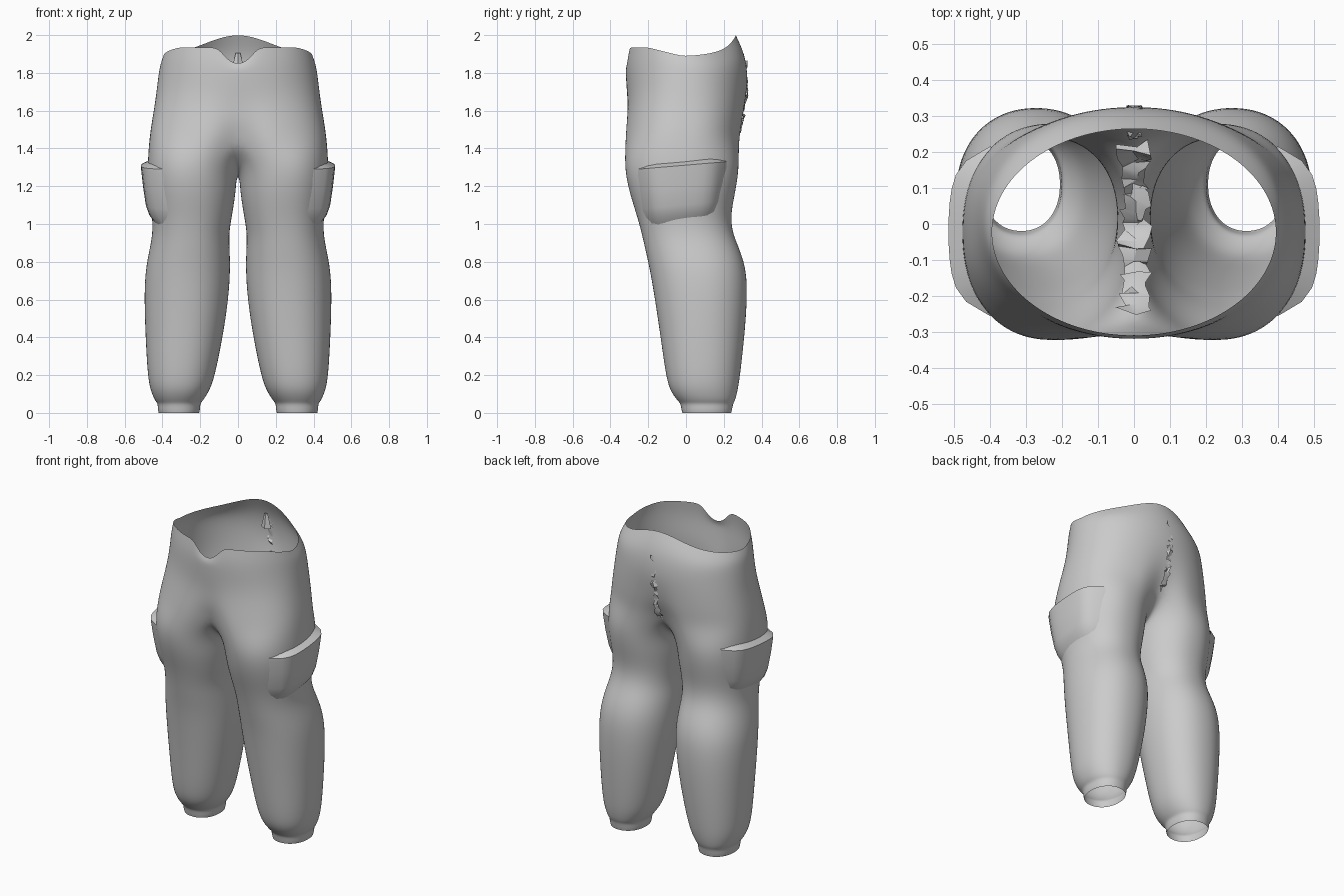
import bpy, bmesh, math, random
from math import sin, cos, pi, exp

if "Cube" in bpy.data.objects:
    bpy.data.objects.remove(bpy.data.objects["Cube"])
random.seed(4)

cloth = bpy.data.materials.new("light_grey_cloth")
cloth.use_nodes = True
GREY = (0.6, 0.6, 0.6, 1)
cloth.diffuse_color = GREY
cloth.node_tree.nodes["Principled BSDF"].inputs["Base Color"].default_value = GREY

OUT, INN = 24, 10          # ring steps round the outside and the inside of a leg
PHI = math.radians(35)     # how far the outer steps wrap inward


def finish(bm, name, mirror=True, subdiv=0, angle=60):
    bmesh.ops.recalc_face_normals(bm, faces=bm.faces)
    mesh = bpy.data.meshes.new(name)
    bm.to_mesh(mesh)
    bm.free()
    ob = bpy.data.objects.new(name, mesh)
    bpy.context.collection.objects.link(ob)
    mesh.materials.append(cloth)
    if mirror:
        mod = ob.modifiers.new("mirror", "MIRROR")
        mod.use_clip = True
        mod.merge_threshold = 0.002
    if subdiv:
        mod = ob.modifiers.new("smooth", "SUBSURF")
        mod.levels = mod.render_levels = subdiv
    bpy.ops.object.select_all(action="DESELECT")
    ob.select_set(True)
    bpy.context.view_layer.objects.active = ob
    bpy.ops.object.shade_smooth_by_angle(angle=math.radians(angle))
    return ob


def bridge(bm, a, b, closed=False):
    n = len(a)
    for i in range(n if closed else n - 1):
        j = (i + 1) % n
        bm.faces.new((a[i], a[j], b[j], b[i]))


def power(v, p):
    return math.copysign(abs(v) ** p, v) if abs(v) > 1e-6 else 0.0


def leg_ring(z, x_in, x_out, front, back, dip=0):
    """Closed ring; the inner points may dip toward the crotch."""
    cx, rx = (x_in + x_out) / 2, (x_out - x_in) / 2
    cy, ry = (front + back) / 2, (back - front) / 2
    pts = []
    for k in range(OUT + INN):
        if k <= OUT:
            b, drop = -PHI + (pi + 2 * PHI) * k / OUT, 0
        else:
            t = (k - OUT) / INN
            b, drop = pi + PHI + (pi - 2 * PHI) * t, dip * sin(pi * t)
        pts.append((cx + rx * power(sin(b), .92), cy - ry * power(cos(b), .92), z - drop))
    return pts


def trunk_ring(z, half, front, back, p=1.0, dent=0.0):
    """Open half ring from front centre to back centre."""
    cy, ry = (front + back) / 2, (back - front) / 2
    pts = []
    for k in range(OUT + 1):
        a = pi * k / OUT
        x = half * power(sin(a), p)
        y = cy - ry * power(cos(a), p) * (1 - dent * exp(-(x / .09) ** 2))
        pts.append((x, y, z))
    return pts


def rim_height(k, x):
    c = cos(pi * k / OUT)
    if c > 0:              # front, with the scooped notch
        return 1.89 + .045 * min(1, c * 1.6) - .09 * exp(-(x / .075) ** 4)
    return 1.89 + .05 * c ** 2 + .06 * c ** 8


# Trousers: cuff to thigh
legs = [
    (.00, .205, .42, -.02, .24), (.02, .20, .425, -.025, .245),
    (.05, .20, .425, -.03, .25), (.065, .185, .44, -.045, .26),
    (.11, .155, .46, -.08, .272), (.18, .125, .478, -.105, .285),
    (.40, .08, .49, -.135, .31), (.60, .05, .497, -.165, .325),
    (.75, .04, .492, -.19, .322), (.86, .043, .47, -.215, .288),
    (.95, .048, .452, -.235, .247), (1.05, .03, .455, -.262, .236),
    (1.18, .012, .475, -.305, .265, .02), (1.32, .008, .48, -.33, .285, .09)]
# Hips to waist
trunk = [
    (1.45, .47, -.335, .295, .8, .2), (1.54, .457, -.325, .308, .84, .07),
    (1.64, .44, -.314, .318, .88, .02), (1.72, .43, -.315, .325, .93, 0),
    (1.80, .42, -.32, .326, .96, 0), (1.87, .412, -.319, .312, .98, 0),
    (1.93, .395, -.31, .265, 1, 0)]

bm = bmesh.new()
rings = [[bm.verts.new(p) for p in leg_ring(*row)] for row in legs]
for a, b in zip(rings, rings[1:]):
    bridge(bm, a, b, True)
halves = []
for row in trunk:
    pts = trunk_ring(*row)
    if row[0] > 1.85:
        share = 1 if row[0] > 1.9 else .5
        pts = [(x, y, 1.8 + (rim_height(k, x) - 1.8) * share) for k, (x, y, z) in enumerate(pts)]
    halves.append([bm.verts.new(p) for p in pts])
for a, b in zip(halves, halves[1:]):
    bridge(bm, a, b)

# Crotch seam joins the leg top to the hips
hip, thigh = halves[0], rings[-1]
y0, y1 = hip[-1].co.y, hip[0].co.y
seam = [bm.verts.new((0, y0 + (y1 - y0) * k / INN, 1.45 - .2 * sin(pi * k / INN)))
        for k in range(1, INN)]
bridge(bm, thigh, hip + seam, True)
finish(bm, "trousers", subdiv=2)

# Cargo pockets on the outer thighs
rows = [(1.335, .462, .21), (1.31, .515, .235), (1.29, .513, .235), (1.2, .503, .225),
        (1.1, .488, .21), (1.05, .47, .2), (1.01, .44, .19)]
bm = bmesh.new()
grid = []
for z, x_out, h in rows:
    line = []
    for k in range(13):
        s = k / 6 - 1
        line.append(bm.verts.new((x_out - .03 * s ** 2 - .085 * s ** 6, -.02 + h * s, z + .02 * s)))
    grid.append(line)
for a, b in zip(grid, grid[1:]):
    bridge(bm, a, b)
finish(bm, "cargo_pockets", angle=35)


# Crumpled seam running down the back and under the crotch
def crumple(name, path, width, jitter, steps):
    bm = bmesh.new()
    lines = []
    for i in range(steps + 1):
        t = i / steps * (len(path) - 1)
        k = min(int(t), len(path) - 2)
        f = t - k
        y, z = (path[k][c] * (1 - f) + path[k + 1][c] * f for c in (0, 1))
        lines.append([bm.verts.new((width * s + random.uniform(-.4, .4) * width,
                                    y + random.uniform(-jitter, jitter),
                                    z + random.uniform(-jitter, jitter))) for s in (-1, 0, 1)])
    for a, b in zip(lines, lines[1:]):
        bridge(bm, a, b)
    finish(bm, name, mirror=False, angle=30)


crumple("back_seam", [(.318, 1.86), (.322, 1.75), (.315, 1.62), (.285, 1.5), (.23, 1.43)],
        .018, .012, 22)
crumple("crotch_seam", [(.22, 1.42), (.12, 1.31), (0, 1.27), (-.12, 1.31), (-.24, 1.43)],
        .038, .016, 26)

# Small loop inside the back of the waist
bm = bmesh.new()
bmesh.ops.create_cone(bm, segments=4, radius1=.035, radius2=.012, depth=.09, cap_ends=True)
bmesh.ops.scale(bm, vec=(1, .5, 1), verts=bm.verts)
bmesh.ops.translate(bm, vec=(0, .285, 1.86), verts=bm.verts)
finish(bm, "waist_loop", mirror=False, angle=30)
